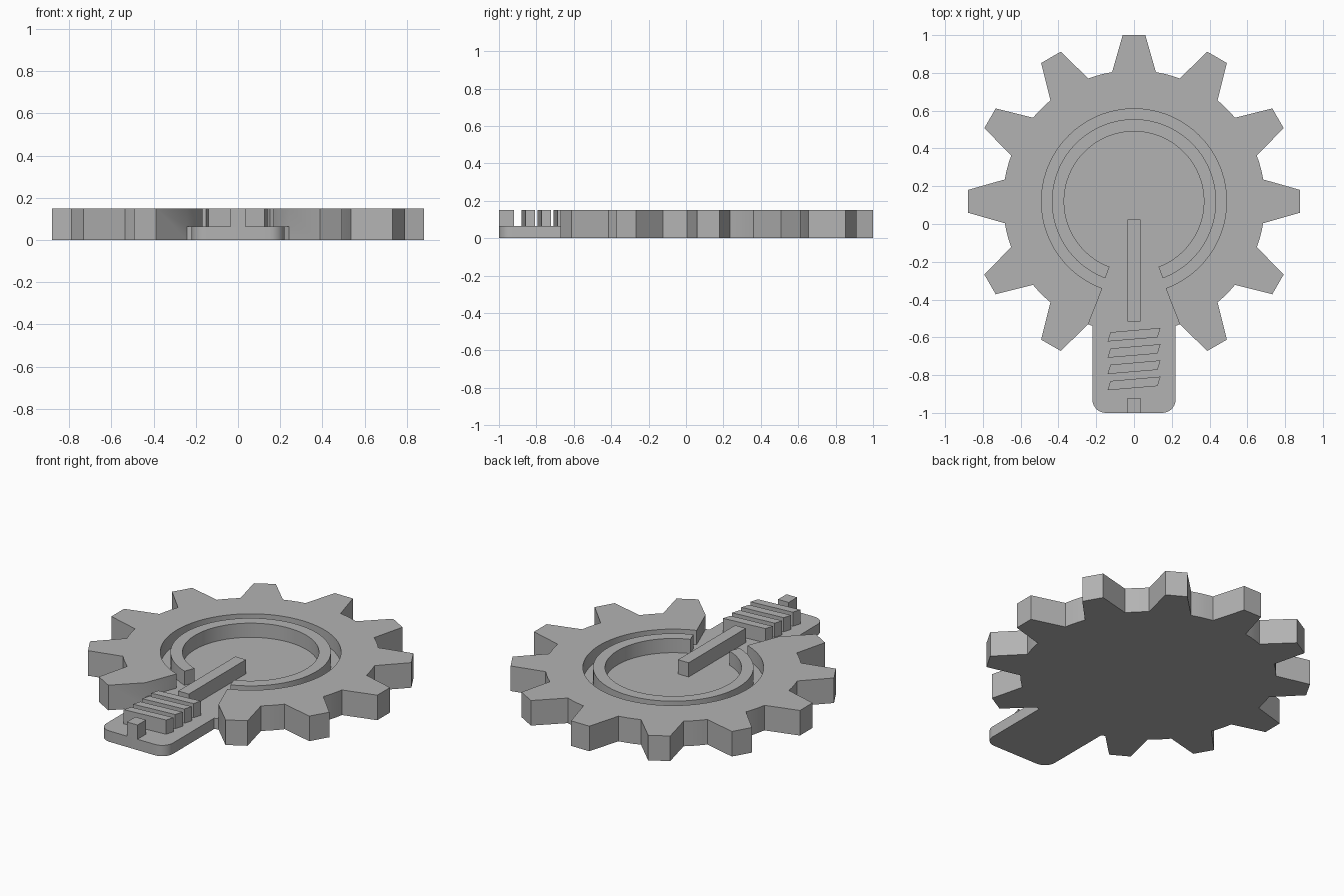
import bpy, bmesh
from math import sin, cos, radians

cube = bpy.data.objects.get("Cube")
if cube:
    bpy.data.objects.remove(cube)

FLOOR, TOP, CY = 0.065, 0.15, 0.12      # recess floor, top face, gear centre

grey = bpy.data.materials.new("grey")
grey.use_nodes = True
colour = (0.45, 0.45, 0.45, 1)
grey.diffuse_color = colour
grey.node_tree.nodes["Principled BSDF"].inputs["Base Color"].default_value = colour


def finish(bm, name, smooth=False):
    bmesh.ops.recalc_face_normals(bm, faces=bm.faces[:])
    mesh = bpy.data.meshes.new(name)
    bm.to_mesh(mesh)
    bm.free()
    mesh.materials.append(grey)
    obj = bpy.data.objects.new(name, mesh)
    bpy.context.collection.objects.link(obj)
    if smooth:
        bpy.ops.object.select_all(action='DESELECT')
        obj.select_set(True)
        bpy.context.view_layer.objects.active = obj
        bpy.ops.object.shade_smooth_by_angle(angle=radians(25))
    return obj


def arc(r, start, end, n, cx=0, cy=CY):
    angles = [radians(start + (end - start) * i / n) for i in range(n + 1)]
    return [(cx + r * cos(a), cy + r * sin(a)) for a in angles]


def prism(name, points, z0=FLOOR, z1=TOP, smooth=False):
    bm = bmesh.new()
    face = bm.faces.new([bm.verts.new((x, y, z0)) for x, y in points])
    new = bmesh.ops.extrude_face_region(bm, geom=[face], use_keep_orig=True)["geom"]
    bmesh.ops.translate(bm, vec=(0, 0, z1 - z0),
                        verts=[v for v in new if isinstance(v, bmesh.types.BMVert)])
    return finish(bm, name, smooth)


def box(name, half, y0, y1):
    return prism(name, [(-half, y0), (half, y0), (half, y1), (-half, y1)])


# Outline of the eleven teeth, leaving the bottom position free for the tab
ROOT, TIP, TIP_HALF, BASE = 0.694, 0.88, 0.06, 9.6
teeth = []
for k in range(11):
    deg = -60 + 30 * k
    a = radians(deg)
    teeth += arc(ROOT, deg - BASE, deg - BASE, 1)[:1]
    for side in (-TIP_HALF, TIP_HALF):
        teeth.append((TIP * cos(a) - side * sin(a), CY + TIP * sin(a) + side * cos(a)))
    root = arc(ROOT, deg + BASE, deg + 30 - BASE, 3)
    teeth += root[:1] if k == 10 else root[:-1]

# Rounded tab and the round recess with its open mouth
W, R = 0.22, 0.07
tab = [(-W, -0.54)] + arc(R, 180, 270, 8, R - W, R - 1) + arc(R, 270, 360, 8, W - R, R - 1) + [(W, -0.54)]
recess = arc(0.49, 250, -70, 80)

# Gear body: one closed shell of bottom, recessed floor, raised rim and walls
bm = bmesh.new()


def level(points, z):
    return [bm.verts.new((x, y, z)) for x, y in points]


def walls(low, high):
    for i in range(len(low) - 1):
        bm.faces.new((low[i], low[i + 1], high[i + 1], high[i]))


teeth_low, teeth_high = level(teeth, 0), level(teeth, TOP)
tab_low, tab_high = level(tab, 0), level(tab, FLOOR)
rec_low, rec_high = level(recess, FLOOR), level(recess, TOP)
end_l, end_r = level([teeth[-1], teeth[0]], FLOOR)
bm.faces.new(teeth_low + tab_low)
bm.faces.new(teeth_high + rec_high)
bm.faces.new([end_r] + rec_low[::-1] + [end_l] + tab_high)
walls([teeth_low[-1]] + tab_low + [teeth_low[0]], [end_l] + tab_high + [end_r])
walls([end_l] + rec_low + [end_r], [teeth_high[-1]] + rec_high + [teeth_high[0]])
last = len(teeth) - 1
for i in range(last):
    loop = [teeth_low[i], teeth_low[i + 1], teeth_high[i + 1], teeth_high[i]]
    if i == 0:
        loop.append(end_r)
    elif i == last - 1:
        loop.insert(2, end_l)
    bm.faces.new(loop)
finish(bm, "gear_body", True)

# Open ring inside the recess
prism("inner_ring", arc(0.435, -69.5, 249.5, 80) + arc(0.37, 249.5, -69.5, 80), smooth=True)

# Central rod, end stud and slanted spring coils
box("rod", 0.035, -0.515, 0.025)
box("end_stud", 0.035, -1.0, -0.92)
for k in range(4):
    y = -0.086 * k
    prism(f"spring_coil_{k + 1}", [(-0.14, y - 0.622), (0.125, y - 0.6),
                                   (0.14, y - 0.55), (-0.125, y - 0.573)])
